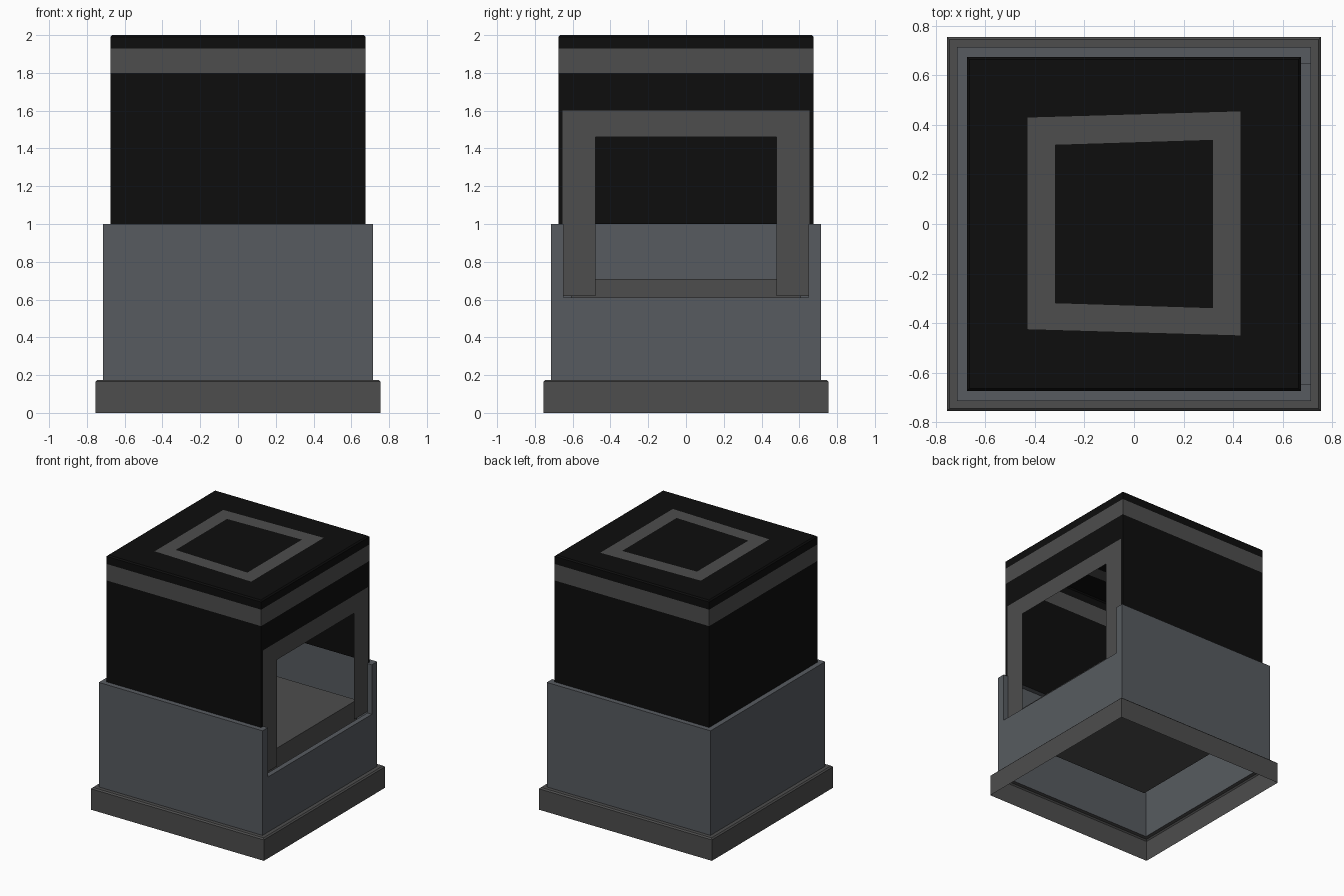
import bpy

if "Cube" in bpy.data.objects:
    bpy.data.objects.remove(bpy.data.objects["Cube"])


def material(name, rgb):
    m = bpy.data.materials.new(name)
    m.diffuse_color = (*rgb, 1)
    m.use_nodes = True
    m.node_tree.nodes["Principled BSDF"].inputs["Base Color"].default_value = m.diffuse_color
    return m


BLACK = material("black", (0.004, 0.004, 0.004))
GREY = material("dark_grey", (0.075, 0.075, 0.075))
SLATE = material("slate", (0.095, 0.105, 0.117))


def build(name, faces, mats):
    """faces: list of (points, material index)"""
    verts, polys = [], []
    for pts, _ in faces:
        polys.append(range(len(verts), len(verts) + len(pts)))
        verts += pts
    me = bpy.data.meshes.new(name)
    me.from_pydata(verts, [], [list(p) for p in polys])
    for m in mats:
        me.materials.append(m)
    for p, (_, i) in zip(me.polygons, faces):
        p.material_index = i
    ob = bpy.data.objects.new(name, me)
    bpy.context.collection.objects.link(ob)
    return ob


def square(h, z):
    return [(h, -h, z), (h, h, z), (-h, h, z), (-h, -h, z)]


def strip(a, b, mat=0, closed=True, skip=()):
    """Quads between two point loops; edge 0 of a square is its right side"""
    n = len(a)
    return [([a[i], a[(i + 1) % n], b[(i + 1) % n], b[i]], mat)
            for i in range(n if closed else n - 1) if i not in skip]


def on_right(x, yz):
    return [(x, y, z) for y, z in yz]


# Open plinth skirt with a small chamfer
rings = [square(.755, 0), square(.755, .165), square(.745, .175), square(.715, .175)]
build("plinth", [f for a, b in zip(rings, rings[1:]) for f in strip(a, b)], [GREY])

# Lower body shell, notched on the right
O, I, N, Z = .715, .675, .648, .61
faces = strip(square(O, .175), square(O, 1), skip=(0,))
faces += [([(O, -O, .175), (O, O, .175), (O, O, Z), (O, -O, Z)], 0)]
for s in (-1, 1):
    faces += [(on_right(O, [(s * N, Z), (s * O, Z), (s * O, 1), (s * N, 1)][::s]), 0)]
notch = [(N, 1), (N, Z), (-N, Z), (-N, 1)]
faces += strip(on_right(O, notch), on_right(I, notch), closed=False)


def rim(h):
    return [(h, N, 1), (h, h, 1), (-h, h, 1), (-h, -h, 1), (h, -h, 1), (h, -N, 1)]


faces += strip(rim(O), rim(I), closed=False)
build("lower_body", faces, [SLATE])

# Upper shell with grey band, open on the right for the window
levels = [(I, 1.0), (I, 1.6), (I, 1.8), (I, 1.93), (I, 1.99), (.665, 2.0)]
faces = []
for k, (a, b) in enumerate(zip(levels, levels[1:])):
    faces += strip(square(*a), square(*b), 1 if k == 2 else 0, skip=(0,) if k == 0 else ())
for s in (-1, 1):
    faces += [(on_right(I, [(s * .655, 1), (s * I, 1), (s * I, 1.6), (s * .655, 1.6)][::s]), 0)]

# Slightly skewed square inlaid flush in the lid
outer = [(.43, -.45, 2), (.43, .455, 2), (-.43, .43, 2), (-.43, -.425, 2)]
inner = [(.32, -.34, 2), (.32, .34, 2), (-.32, .32, 2), (-.32, -.32, 2)]
faces += strip(square(.665, 2), outer, 0) + strip(outer, inner, 1) + [(inner, 0)]
build("upper_shell", faces, [BLACK, GREY])

# Window surround, flush with the upper shell
out = [(.655, .62), (.655, 1.6), (-.655, 1.6), (-.655, .62)]
inn = [(.48, .62), (.48, 1.46), (-.48, 1.46), (-.48, .62)]
build("window_frame", strip(on_right(I, out), on_right(I, inn), closed=False), [GREY])

# Inner floor block
lo, hi = square(.61, .46), square(.61, .71)
build("inner_floor", strip(lo, hi) + [(hi, 0), (lo[::-1], 0)], [GREY])
